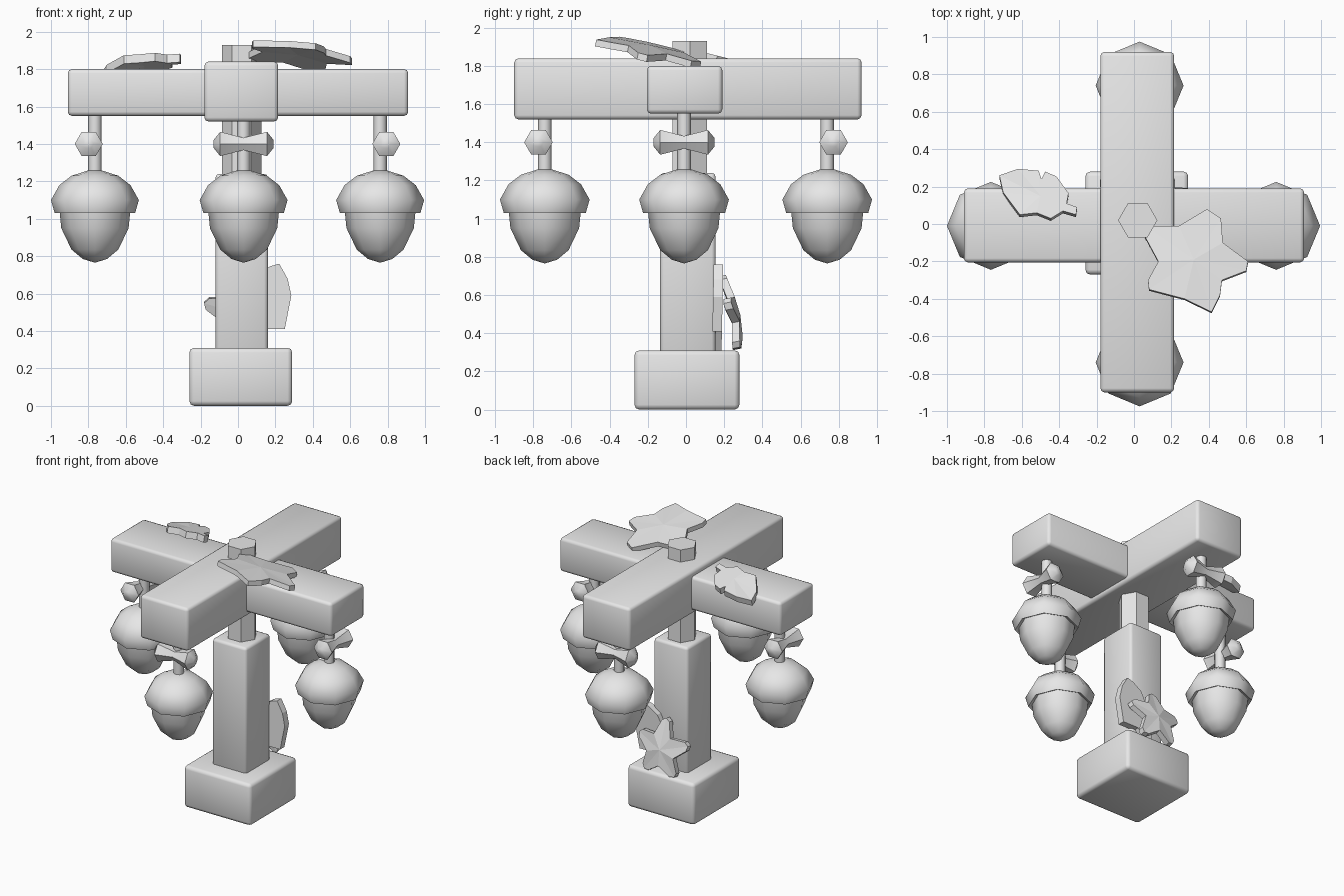
import bpy, bmesh, math
from mathutils import Vector, Matrix

if "Cube" in bpy.data.objects:
    bpy.data.objects.remove(bpy.data.objects["Cube"], do_unlink=True)

grey = bpy.data.materials.new("plain grey")
GREY = (0.8, 0.8, 0.8, 1)
grey.diffuse_color = GREY
grey.use_nodes = True
for node in grey.node_tree.nodes:
    if node.type == 'BSDF_PRINCIPLED':
        node.inputs["Base Color"].default_value = GREY


def finish(name, bm, angle=None):
    bmesh.ops.recalc_face_normals(bm, faces=bm.faces[:])
    mesh = bpy.data.meshes.new(name)
    bm.to_mesh(mesh)
    bm.free()
    ob = bpy.data.objects.new(name, mesh)
    bpy.context.collection.objects.link(ob)
    mesh.materials.append(grey)
    if angle:
        bpy.ops.object.select_all(action='DESELECT')
        ob.select_set(True)
        bpy.context.view_layer.objects.active = ob
        bpy.ops.object.shade_smooth_by_angle(angle=math.radians(angle))
    return ob


def block(name, lo, hi, bevel):
    """Box between two corners with softened edges."""
    lo, hi = Vector(lo), Vector(hi)
    bm = bmesh.new()
    bmesh.ops.create_cube(bm, size=1)
    for v in bm.verts:
        v.co = (lo + hi) / 2 + v.co * (hi - lo)
    bmesh.ops.bevel(bm, geom=bm.edges[:], offset=bevel, segments=2,
                    profile=0.5, affect='EDGES')
    return finish(name, bm, 50)


def loft(name, profile, sides, matrix, angle=None):
    """Rings of (radius, height) about local z, closed at both ends."""
    bm = bmesh.new()
    rings = []
    for r, h in profile:
        if r == 0:
            rings.append([bm.verts.new(matrix @ Vector((0, 0, h)))] * sides)
        else:
            rings.append([bm.verts.new(matrix @ Vector((
                r * math.cos(math.tau * i / sides),
                r * math.sin(math.tau * i / sides), h))) for i in range(sides)])
    for a, b in zip(rings, rings[1:]):
        for i in range(sides):
            j = (i + 1) % sides
            bm.faces.new(list(dict.fromkeys((a[i], a[j], b[j], b[i]))))
    for ring in (rings[0], rings[-1]):
        if ring[0] is not ring[1]:
            bm.faces.new(ring)
    return finish(name, bm, angle)


def leaf(name, outline, centre, place, thickness, angle=None):
    """Plate fanned from a centre point; place maps (u, v, is_centre) to 3D,
    and the under layer is offset along the returned direction."""
    bm = bmesh.new()
    layers = []
    for k in (0, 1):
        def put(p, mid):
            pos, down = place(p[0], p[1], mid)
            return bm.verts.new(Vector(pos) + Vector(down) * thickness * k)
        mid = put(centre, True)
        rim = [put(p, False) for p in outline]
        for i in range(len(rim)):
            bm.faces.new((mid, rim[i - 1], rim[i]))
        layers.append(rim)
    top, low = layers
    for i in range(len(top)):
        bm.faces.new((top[i - 1], top[i], low[i], low[i - 1]))
    return finish(name, bm, angle)


# Stand and crossed beams
block("base", (-0.26, -0.27, 0), (0.29, 0.28, 0.31), 0.025)
block("post", (-0.12, -0.135, 0.29), (0.16, 0.155, 1.24), 0.02)
block("side_beam", (-0.91, -0.205, 1.55), (0.91, 0.19, 1.80), 0.022)
block("long_beam", (-0.18, -0.90, 1.52), (0.215, 0.92, 1.84), 0.022)
loft("centre_pole", [(0.105, 1.15), (0.105, 1.93)], 6,
     Matrix.Translation((0.02, 0.02, 0)))

# Hanging acorns, each with a cord and a bow facing outwards
CAP = [(0.185, 1.045), (0.215, 1.03), (0.235, 1.10), (0.19, 1.18),
       (0.125, 1.23), (0, 1.27)]
NUT = [(0, 0.765), (0.065, 0.785), (0.125, 0.835), (0.18, 0.95),
       (0.19, 1.05)]
BOW = [(0.025, -0.16), (0.075, -0.125), (0.038, 0), (0.075, 0.125),
       (0.025, 0.16)]
spots = {"left": (0.76, -0.01, 0), "back": (0.03, 0.74, 90),
         "right": (-0.765, -0.01, 180), "front": (0.03, -0.74, 270)}
for side, (x, y, turn) in spots.items():
    at = Matrix.Translation((x, y, 0))
    loft(side + "_acorn_cap", CAP, 8, at, 50)
    loft(side + "_acorn_nut", NUT, 8, at, 50)
    loft(side + "_cord", [(0.036, 1.22), (0.036, 1.58)], 8, at, 50)
    spin = Matrix.Rotation(math.radians(turn), 4, 'Z')
    lie = Matrix.Rotation(math.radians(-90), 4, 'X')
    loft(side + "_bow", BOW, 6,
         at @ spin @ Matrix.Translation((0.033, 0, 1.40)) @ lie, 50)

# Large lobed leaf resting on the crossing
lobed = [(0.06, -0.01), (0.24, -0.01), (0.39, 0.08), (0.465, 0.03),
         (0.475, -0.10), (0.61, -0.20), (0.60, -0.25), (0.47, -0.30),
         (0.46, -0.38), (0.415, -0.47), (0.27, -0.40), (0.08, -0.35),
         (0.075, -0.30), (0.13, -0.20), (0.06, -0.07)]


def on_crossing(u, v, mid):
    droop = 0 if mid else 0.25 * ((u - 0.32) ** 2 + (v + 0.19) ** 2)
    return (u, v, 1.91 - 0.22 * (v + 0.19) - 0.12 * (u - 0.32) - droop), (0, -0.2, -1)


leaf("lobed_leaf", lobed, (0.32, -0.19), on_crossing, 0.035)

# Notched leaf on the right arm
notched = [(-0.72, 0.26), (-0.62, 0.295), (-0.51, 0.285), (-0.495, 0.24),
           (-0.475, 0.28), (-0.415, 0.255), (-0.35, 0.165), (-0.36, 0.11),
           (-0.305, 0.09), (-0.31, 0.05), (-0.38, 0.07), (-0.445, 0.03),
           (-0.52, 0.06), (-0.61, 0.05), (-0.70, 0.17)]


def on_arm(u, v, mid):
    return (u, v, 1.865 - 0.25 * (v - 0.12) - 0.7 * max(0, -0.5 - u) ** 2), (0, -0.3, -1)


leaf("notched_leaf", notched, (-0.5, 0.15), on_arm, 0.045)

# Upright leaf behind the post
upright = [(0.22, 0.76), (0.265, 0.68), (0.285, 0.59), (0.25, 0.41),
           (0.12, 0.41), (0.06, 0.31), (0.0, 0.36), (0.02, 0.55),
           (0.10, 0.70), (0.17, 0.745)]
leaf("upright_leaf", upright, (0.14, 0.56),
     lambda u, v, mid: ((u, 0.19 + 0.02 * (v - 0.5), v), (0, -1, 0)), 0.05)

# Five-lobed leaf leaning on the base
star = []
for i in range(5):
    for step, r in ((-36, 0.115), (-9, 0.195), (0, 0.21), (9, 0.195)):
        a = math.radians(163 + 72 * i + step)
        star.append((0.02 + r * math.cos(a), 0.495 + r * math.sin(a)))


def on_base(u, v, mid):
    d = math.hypot(u - 0.02, v - 0.495)
    return (u, 0.285 - 0.20 * (v - 0.495) - 0.8 * d * d, v), (0, -1, -0.2)


leaf("star_leaf", star, (0.02, 0.495), on_base, 0.04)
